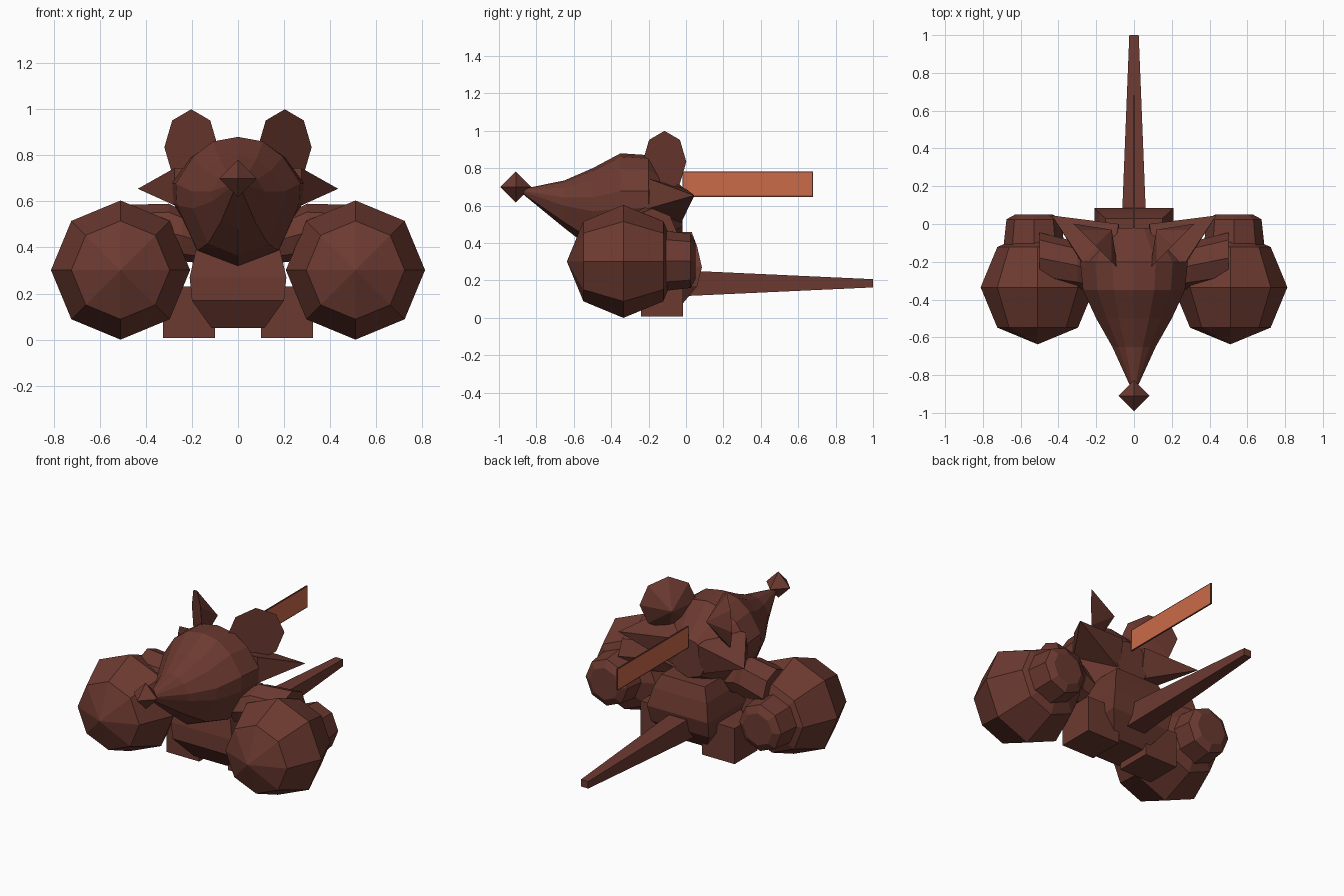
import bpy, bmesh, math
from mathutils import Vector, Matrix

if "Cube" in bpy.data.objects:
    bpy.data.objects.remove(bpy.data.objects["Cube"])


def colour(name, rgb):
    m = bpy.data.materials.new(name)
    m.diffuse_color = (*rgb, 1)
    m.use_nodes = True
    m.node_tree.nodes["Principled BSDF"].inputs["Base Color"].default_value = m.diffuse_color
    return m


BROWN = colour("dark_brown", (0.15, 0.042, 0.030))
ORANGE = colour("orange", (0.60, 0.145, 0.068))


def finish(name, bm, mats=(BROWN,)):
    bmesh.ops.recalc_face_normals(bm, faces=bm.faces)
    me = bpy.data.meshes.new(name)
    bm.to_mesh(me)
    bm.free()
    for m in mats:
        me.materials.append(m)
    ob = bpy.data.objects.new(name, me)
    bpy.context.collection.objects.link(ob)
    return ob


def loft(name, rings):
    """Skin a list of equal-length rings and cap both ends."""
    bm = bmesh.new()
    rows = [[bm.verts.new(p) for p in r] for r in rings]
    n = len(rows[0])
    for a, b in zip(rows, rows[1:]):
        for i in range(n):
            bm.faces.new((a[i], a[(i + 1) % n], b[(i + 1) % n], b[i]))
    bm.faces.new(rows[0])
    bm.faces.new(rows[-1])
    return finish(name, bm)


def hull(name, points):
    bm = bmesh.new()
    for p in points:
        bm.verts.new(p)
    bmesh.ops.convex_hull(bm, input=bm.verts)
    return finish(name, bm)


def box_ring(hx, y0, y1, z):
    return [(-hx, y0, z), (hx, y0, z), (hx, y1, z), (-hx, y1, z)]


def round_ring(c, axis, r, sides=8):
    """Regular ring around a centre, facing along an axis."""
    q = Vector(axis).to_track_quat('Z', 'Y')
    step = math.tau / sides
    return [Vector(c) + q @ Vector((r * math.cos(i * step), r * math.sin(i * step), 0))
            for i in range(sides)]


# Head: teardrop loft along y, each station is (y, half width, top, bottom)
HALF = [(0, 1), (.40, .965), (.72, .85), (1, .64), (.98, .47), (.65, .12), (0, 0)]
SECTION = HALF + [(-x, z) for x, z in HALF[-2:0:-1]]
STATIONS = [(-.87, .015, .69, .66), (-.65, .115, .735, .48), (-.50, .20, .80, .365),
            (-.35, .27, .88, .32), (-.20, .285, .87, .34), (-.02, .13, .70, .46)]
loft("head", [[(x * w, y, b + z * (t - b)) for x, z in SECTION]
              for y, w, t, b in STATIONS])

# Nose: octahedron
R = .082
hull("nose", [(s * R * (k == 0), -.91 + s * R * (k == 1), .70 + s * R * (k == 2))
              for k in range(3) for s in (-1, 1)])

# Body: chamfered block
loft("body", [box_ring(.115, -.27, -.04, .05), box_ring(.20, -.36, .06, .17),
              box_ring(.21, -.36, .085, .27), box_ring(.185, -.34, .06, .38),
              box_ring(.15, -.30, .03, .46)])

# Tail: long tapered bar
loft("tail", [[(-h, y, .185 - k), (h, y, .185 - k), (h, y, .185 + k), (-h, y, .185 + k)]
              for y, h, k in ((.0, .065, .068), (1.0, .025, .022))])

# Paired parts
for s, side in ((1, "right"), (-1, "left")):
    # Ear: shallow cone, open face outward and forward
    face = Vector((s, -1, 0)).normalized()
    centre = Vector((s * .203, -.115, .835))
    rim = [centre + Vector((s * .165 * math.cos(a) * .7071, .165 * math.cos(a) * .7071,
                            .165 * math.sin(a)))
           for a in (i * math.tau / 8 for i in range(8))]
    hull("ear_" + side, rim + [centre - face * .12])

    # Cheek tuft: swept back spike
    hull("cheek_" + side, [(s * x, y, z) for x, y, z in (
        (.275, -.20, .745), (.28, -.20, .585), (.08, .0, .69), (.08, -.03, .50),
        (.12, -.20, .74), (.435, .045, .655))])

    # Fist: low-poly ball with its pole at the front
    bm = bmesh.new()
    bmesh.ops.create_uvsphere(bm, u_segments=8, v_segments=4, radius=.302)
    bmesh.ops.transform(bm, verts=bm.verts, matrix=Matrix.Translation((s * .51, -.335, .302))
                        @ Matrix.Rotation(math.pi / 2, 4, 'X'))
    finish("fist_" + side, bm)

    # Elbow behind the fist
    loft("elbow_" + side, [round_ring((s * .53, y, .305), (0, 1, 0), r)
                           for y, r in ((-.20, .16), (-.11, .16), (.025, .145), (.05, .10))])

    # Upper arm from body to fist
    loft("upper_arm_" + side, [round_ring((s * x, y, z), (s, 0, 0), r)
                               for x, y, z, r in ((.14, -.24, .42, .09), (.24, -.24, .45, .11),
                                                  (.30, -.22, .465, .125), (.50, -.18, .45, .135))])

    # Leg block
    loft("leg_" + side, [[(s * x, y, z) for x, y in
                          ((.10, -.24), (.325, -.24), (.325, -.015), (.10, -.015))]
                         for z in (.008, .23)])

# Blade: thin plate with brown rim and orange side panels
bm = bmesh.new()
bmesh.ops.create_cube(bm, size=1, matrix=Matrix.Translation((0, .33, .715))
                      @ Matrix.Diagonal((.008, .70, .135, 1)))
bm.normal_update()
panels = [f for f in bm.faces if abs(f.normal.x) > .9]
bmesh.ops.inset_individual(bm, faces=panels, thickness=.008)
for f in panels:
    f.material_index = 1
finish("blade", bm, (BROWN, ORANGE))
